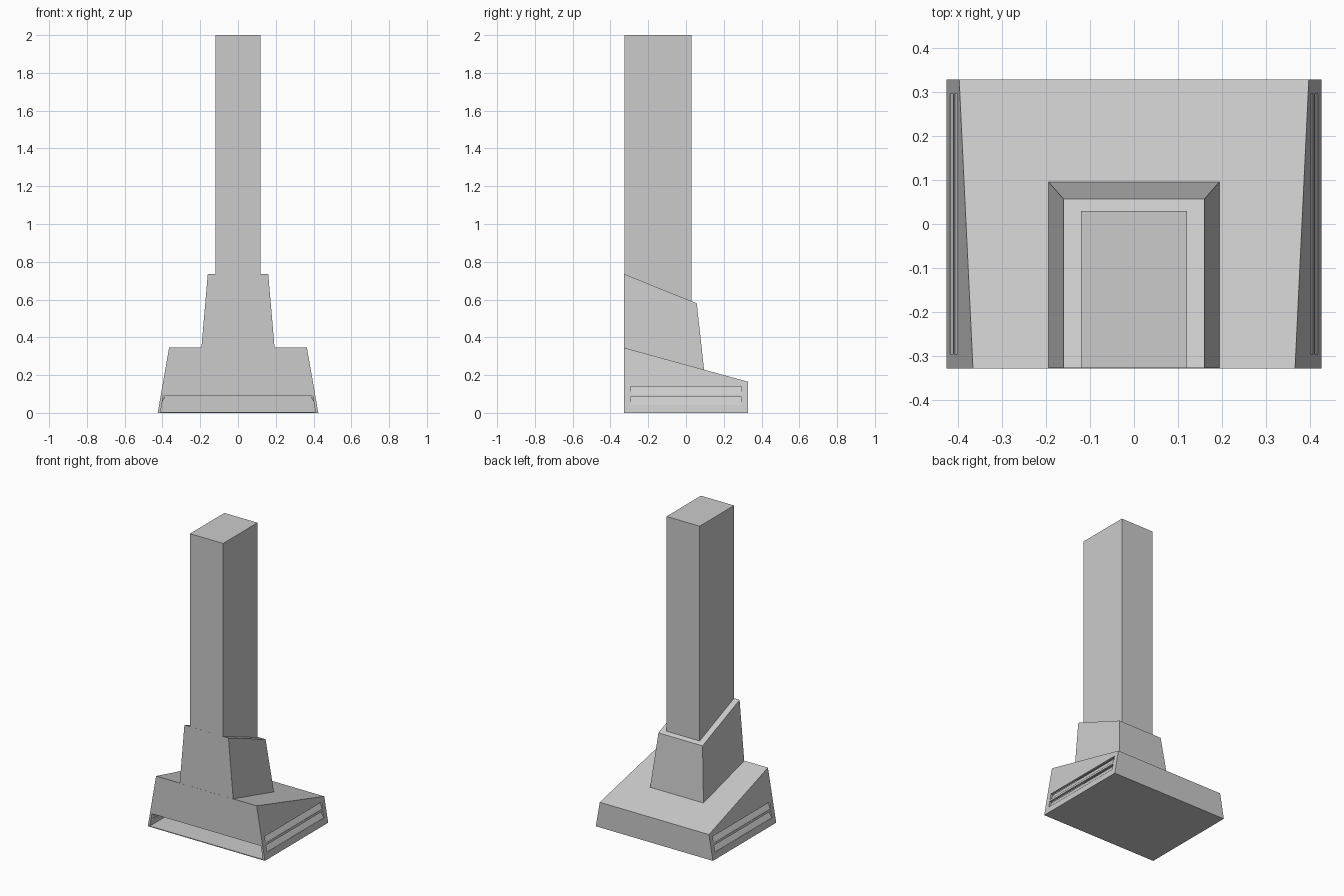
import bpy, bmesh

if "Cube" in bpy.data.objects:
    bpy.data.objects.remove(bpy.data.objects["Cube"])

Y = 0.328          # half depth of the hood
SLOPE = 0.18 / 0.656


def make(name, bottom, top):
    """Six-sided block; each ring is (half width, y, z) for its front and back edge."""
    bm = bmesh.new()
    rings = []
    for (w0, y0, z0), (w1, y1, z1) in (bottom, top):
        rings.append([bm.verts.new(p) for p in
                      ((-w0, y0, z0), (w0, y0, z0), (w1, y1, z1), (-w1, y1, z1))])
    b, t = rings
    bm.faces.new(b[::-1])
    bm.faces.new(t)
    for i in range(4):
        j = (i + 1) % 4
        bm.faces.new((b[i], b[j], t[j], t[i]))
    bmesh.ops.recalc_face_normals(bm, faces=bm.faces)
    me = bpy.data.meshes.new(name)
    bm.to_mesh(me)
    bm.free()
    ob = bpy.data.objects.new(name, me)
    bpy.context.collection.objects.link(ob)
    return ob


def wall_x(z):
    """Outer half width of the leaning hood side at height z."""
    return 0.425 - 0.174 * z


def cut(target, cutter):
    cutter.hide_render = True
    cutter.hide_set(True)
    mod = target.modifiers.new(cutter.name, 'BOOLEAN')
    mod.operation = 'DIFFERENCE'
    mod.solver = 'EXACT'
    mod.object = cutter


# Hood with sloping top
hood = make("hood",
            ((0.425, -Y, 0), (0.425, Y, 0)),
            ((wall_x(0.345), -Y, 0.345), (wall_x(0.165), Y, 0.165)))

# Hollow inside, then the low opening along the front
t = 0.014
cut(hood, make("hollow_cutter",
               ((wall_x(0.005) - t, -Y + t, 0.005), (wall_x(0.005) - t, Y - t, 0.005)),
               ((wall_x(0.325) - t, -Y + t, 0.325), (wall_x(0.153) - t, Y - t, 0.153))))
cut(hood, make("opening_cutter",
               ((wall_x(0.005) - t, -Y - 0.1, 0.005), (wall_x(0.005) - t, -Y + 0.1, 0.005)),
               ((wall_x(0.09) - t, -Y - 0.1, 0.09), (wall_x(0.09) - t, -Y + 0.1, 0.09))))

# Two vent slots through both sides, each with a tilted slat
for n, z in enumerate((0.043, 0.099)):
    h = 0.042
    cut(hood, make(f"vent_cutter_{n}",
                   ((0.6, -0.295, z), (0.6, 0.295, z)),
                   ((0.6, -0.295, z + h), (0.6, 0.295, z + h))))
    for side, s in (("left", -1), ("right", 1)):
        xo, xi = wall_x(z) - 0.002, wall_x(z) - 0.026
        slat = make(f"vent_slat_{side}_{n}",
                    ((0.01, -0.295, 0), (0.01, 0.295, 0)),
                    ((0.01, -0.295, h), (0.01, 0.295, h)))
        for v in slat.data.vertices:
            upper, outer = v.co.z > h / 2, v.co.x * s > 0
            x = xi if upper else xo
            v.co.x = s * (x if outer else x - 0.006)
            v.co.z += z

# Tapered collar standing on the sloping hood
sink = 0.004
collar = make("collar",
              ((0.194, -0.327, 0.345 - sink), (0.194, 0.096, 0.345 - SLOPE * 0.424 - sink)),
              ((0.16, -0.327, 0.735), (0.16, 0.057, 0.58)))

# Tall square flue
flue = make("flue",
            ((0.12, -0.326, 0.73), (0.12, 0.03, 0.586)),
            ((0.12, -0.326, 2.0), (0.12, 0.03, 2.0)))
